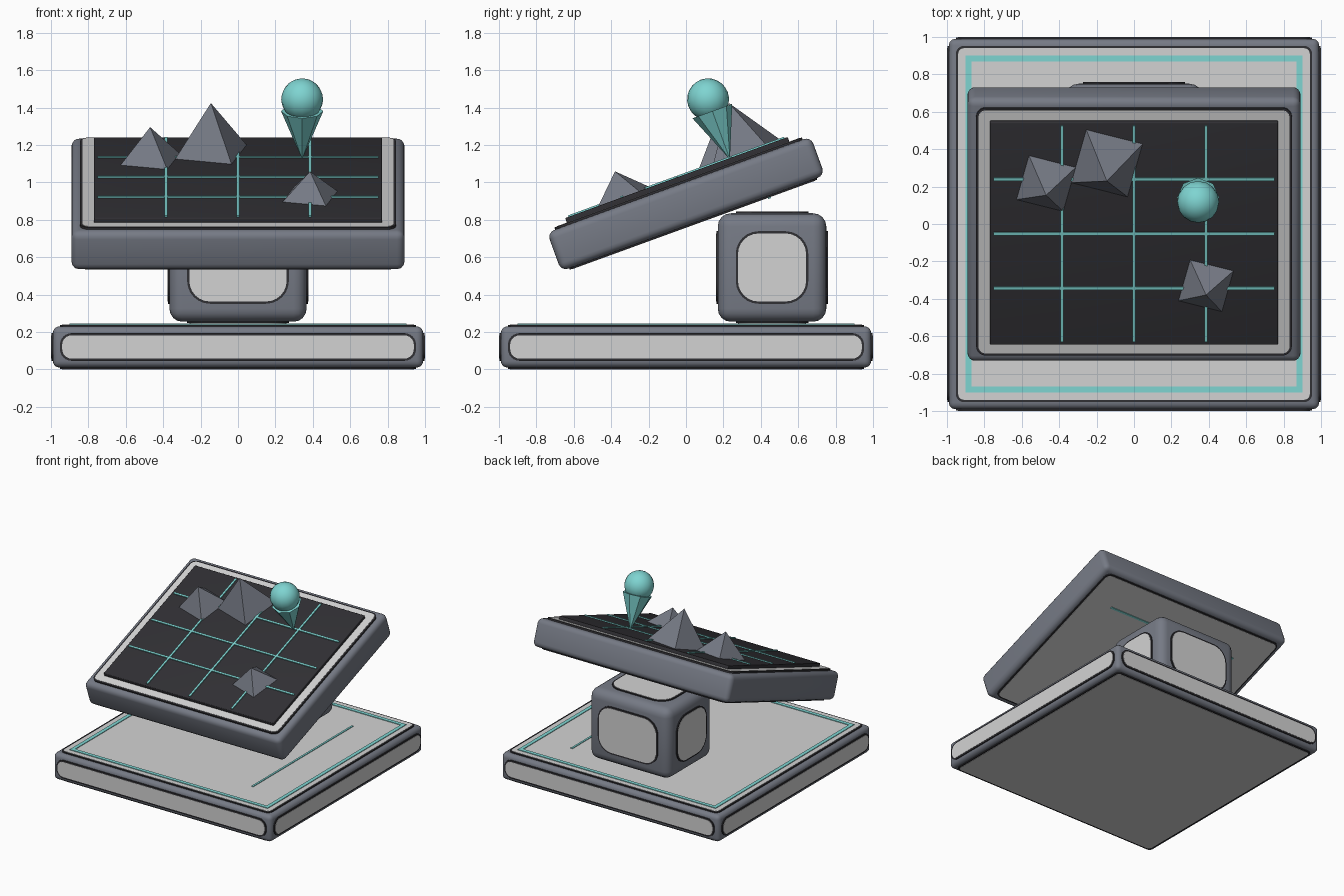
import bpy, bmesh, math
from mathutils import Matrix, Vector

if "Cube" in bpy.data.objects:
    bpy.data.objects.remove(bpy.data.objects["Cube"])


def material(name, rgb):
    m = bpy.data.materials.new(name)
    m.diffuse_color = (*rgb, 1)
    m.use_nodes = True
    m.node_tree.nodes["Principled BSDF"].inputs["Base Color"].default_value = m.diffuse_color
    return m


GREY = material("slate grey", (0.18, 0.195, 0.235))
LIGHT = material("light grey", (0.65, 0.65, 0.65))
DARK = material("charcoal", (0.03, 0.029, 0.034))
TEAL = material("teal", (0.21, 0.66, 0.64))


def finish(name, bm, mat, frame, smooth=True):
    bmesh.ops.recalc_face_normals(bm, faces=bm.faces)
    me = bpy.data.meshes.new(name)
    bm.to_mesh(me)
    bm.free()
    me.materials.append(mat)
    ob = bpy.data.objects.new(name, me)
    ob.matrix_world = frame
    bpy.context.collection.objects.link(ob)
    if smooth:
        bpy.ops.object.select_all(action='DESELECT')
        ob.select_set(True)
        bpy.context.view_layer.objects.active = ob
        bpy.ops.object.shade_smooth_by_angle(angle=math.radians(35))
    return ob


def box(name, half, centre, mat, frame=Matrix(), bevel=0.0):
    bm = bmesh.new()
    bmesh.ops.create_cube(bm, size=2)
    for v in bm.verts:
        v.co = Vector(a * b for a, b in zip(v.co, half)) + Vector(centre)
    if bevel:
        bmesh.ops.bevel(bm, geom=bm.edges[:], offset=bevel, segments=4,
                        profile=0.5, affect='EDGES')
    return finish(name, bm, mat, frame, bool(bevel))


def plate(name, w, h, r, z0, z1, mat, frame):
    """Rounded rectangle with half sizes w, h, from z0 to z1."""
    bm = bmesh.new()
    vs = []
    for k, (sx, sy) in enumerate(((1, 1), (-1, 1), (-1, -1), (1, -1))):
        for i in range(7):
            a = math.pi / 2 * (k + i / 6)
            vs.append(bm.verts.new((sx * (w - r) + r * math.cos(a),
                                    sy * (h - r) + r * math.sin(a), z0)))
    f = bm.faces.new(vs)
    out = bmesh.ops.extrude_face_region(bm, geom=[f])
    for v in out['geom']:
        if isinstance(v, bmesh.types.BMVert):
            v.co.z = z1
    return finish(name, bm, mat, frame)


def panel(name, w, h, r, depth, frame, lift=0.01, rim=0.012):
    """Light panel with a charcoal rim, lying on a surface at the given depth."""
    f = frame @ Matrix.Translation((0, 0, depth))
    plate(name + "_rim", w + rim, h + rim, r + rim, -0.01, lift - 0.002, DARK, f)
    plate(name, w, h, r, -0.008, lift, LIGHT, f)


def panels_all_round(name, centre, half, w, h, d, r_side, r_top, top):
    """Panels on four sides, top and bottom of a block."""
    c = Matrix.Translation(centre)
    upright = Matrix.Rotation(math.pi / 2, 4, 'X')
    for i, side in enumerate(("front", "right", "back", "left")):
        f = c @ Matrix.Rotation(i * math.pi / 2, 4, 'Z') @ upright
        panel(f"{name}_{side}_panel", (w, d)[i % 2], h, r_side, half[(i + 1) % 2], f)
    panel(name + "_top_panel", *top, r_top, half[2], c)
    panel(name + "_bottom_panel", *top, r_top, half[2], c @ Matrix.Rotation(math.pi, 4, 'X'))


# Base slab with inset panels
box("base_body", (0.99, 0.99, 0.11), (0, 0, 0.12), GREY, bevel=0.035)
panels_all_round("base", (0, 0, 0.12), (0.99, 0.99, 0.11),
                 0.94, 0.062, 0.94, 0.05, 0.03, (0.94, 0.94))

# Teal frame and guide line on the base
for s, side in ((-1, "a"), (1, "b")):
    box("base_frame_x_" + side, (0.9, 0.015, 0.004), (0, s * 0.885, 0.241), TEAL)
    box("base_frame_y_" + side, (0.015, 0.87, 0.004), (s * 0.885, 0, 0.241), TEAL)
box("base_guide_line", (0.008, 0.65, 0.004), (0.585, 0, 0.241), TEAL)

# Pedestal block
box("pedestal_body", (0.367, 0.29, 0.29), (0, 0.46, 0.545), GREY, bevel=0.07)
panels_all_round("pedestal", (0, 0.46, 0.545), (0.367, 0.29, 0.29),
                 0.26, 0.182, 0.182, 0.11, 0.11, (0.26, 0.182))

# Tilted tray
TILT = Matrix.Translation((0, 0, 0.885)) @ Matrix.Rotation(math.radians(20), 4, 'X')
box("tray_body", (0.89, 0.75, 0.11), (0, 0, 0), GREY, TILT, bevel=0.04)
panel("tray_top_panel", 0.832, 0.692, 0.04, 0.11, TILT, 0.014)
panel("tray_bottom_panel", 0.832, 0.692, 0.04, 0.11, TILT @ Matrix.Rotation(math.pi, 4, 'X'))
box("tray_guide_line", (0.6, 0.008, 0.004), (0, 0.43, -0.122), TEAL, TILT)
box("map_board", (0.77, 0.633, 0.02), (0, 0, 0.13), DARK, TILT, bevel=0.006)

# Grid lines on the board
for i in (-1, 0, 1):
    box(f"grid_line_y_{i + 2}", (0.008, 0.615, 0.006), (i * 0.385, 0, 0.152), TEAL, TILT)
    box(f"grid_line_x_{i + 2}", (0.75, 0.008, 0.006), (0, i * 0.31, 0.152), TEAL, TILT)


def cone(name, r1, r2, h, sides, pos, turn, mat, smooth):
    bm = bmesh.new()
    bmesh.ops.create_cone(bm, cap_ends=True, segments=sides, radius1=r1, radius2=r2, depth=h)
    bmesh.ops.remove_doubles(bm, verts=bm.verts, dist=1e-5)
    f = TILT @ Matrix.Translation(pos) @ Matrix.Rotation(math.radians(turn), 4, 'Z')
    return finish(name, bm, mat, f @ Matrix.Translation((0, 0, h / 2)), smooth)


# Four-sided mountains
for n, (x, y, r, h) in enumerate(((-0.145, 0.40, 0.222, 0.28),
                                  (-0.47, 0.285, 0.185, 0.185),
                                  (0.385, -0.297, 0.172, 0.145))):
    cone(f"mountain_{n + 1}", r, 0, h, 4, (x, y, 0.148), 30, GREY, False)

# Marker pin: inverted cone and ball
cone("pin_cone", 0, 0.113, 0.275, 8, (0.343, 0.302, 0.143), 0, TEAL, False)
bm = bmesh.new()
bmesh.ops.create_uvsphere(bm, u_segments=16, v_segments=12, radius=0.112)
finish("pin_ball", bm, TEAL, TILT @ Matrix.Translation((0.343, 0.302, 0.485)))
